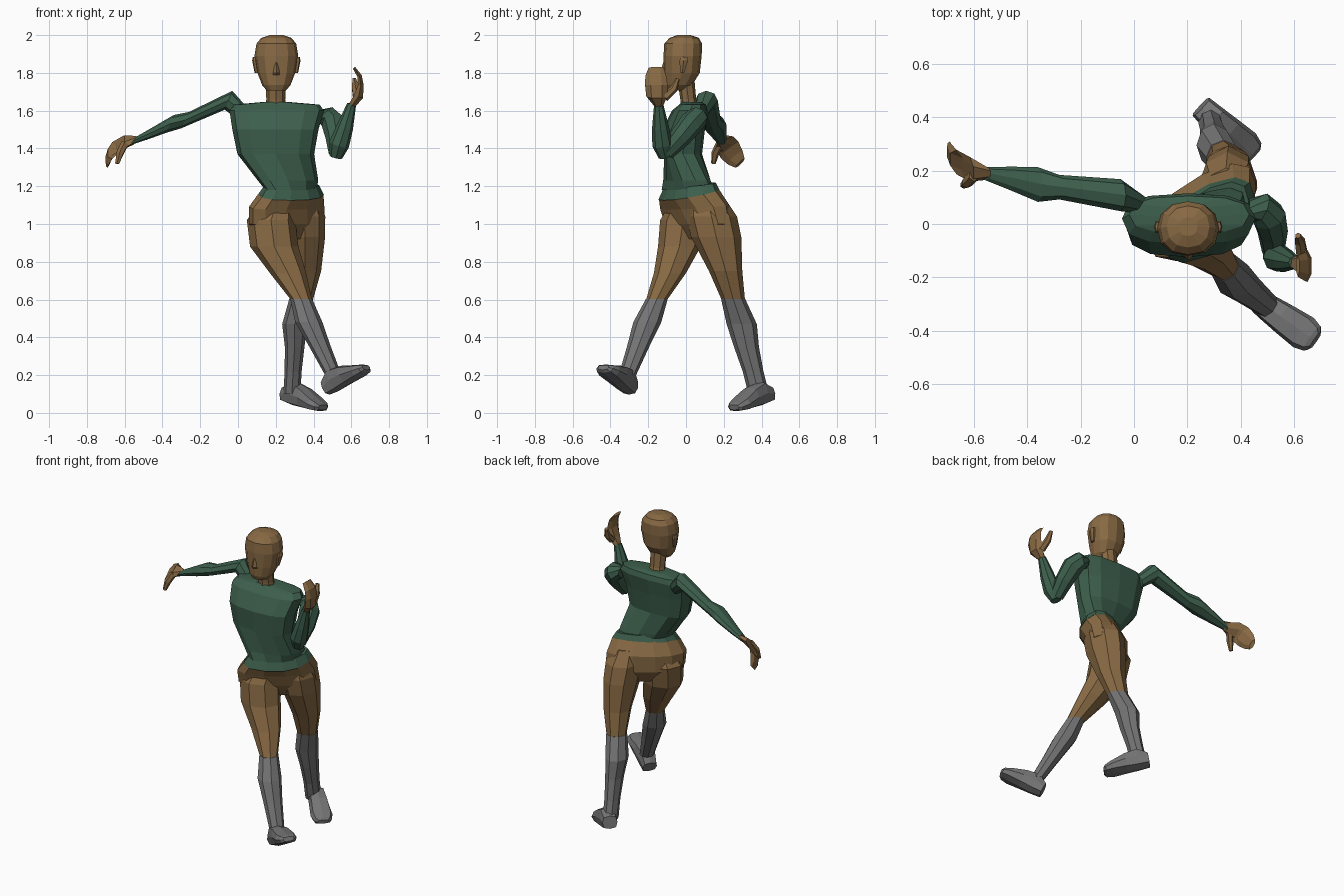
import bpy, bmesh, math
from mathutils import Vector as V


def material(name, rgb):
    m = bpy.data.materials.new(name)
    m.diffuse_color = (*rgb, 1)
    return m


SKIN = material("skin brown", (0.25, 0.145, 0.058))
PANTS = material("trouser brown", (0.25, 0.145, 0.058))
GREEN = material("shirt green", (0.046, 0.113, 0.072))
GREY = material("boot grey", (0.175, 0.175, 0.175))


def loft(name, mat, sections, n=8, p=1.0, turn=0.0):
    """Skin over sections (centre, half axis u, half axis v); p < 1 squares them off."""
    bm = bmesh.new()
    rings = []
    for c, u, v in sections:
        ring = []
        for i in range(n):
            a = 2 * math.pi * (i + turn) / n
            ca, sa = math.cos(a), math.sin(a)
            ca = math.copysign(abs(ca) ** p, ca)
            sa = math.copysign(abs(sa) ** p, sa)
            ring.append(bm.verts.new(V(c) + V(u) * ca + V(v) * sa))
        rings.append(ring)
    for a, b in zip(rings, rings[1:]):
        for i in range(n):
            j = (i + 1) % n
            bm.faces.new((a[i], a[j], b[j], b[i]))
    bm.faces.new(rings[0])
    bm.faces.new(rings[-1])
    bmesh.ops.recalc_face_normals(bm, faces=bm.faces)
    me = bpy.data.meshes.new(name)
    bm.to_mesh(me)
    bm.free()
    me.materials.append(mat)
    ob = bpy.data.objects.new(name, me)
    bpy.context.collection.objects.link(ob)
    return ob


def stack(name, mat, rows, n=8, p=1.0, turn=0.0):
    """Sections: x, y, z, half width, half depth, optional rise to the back and hip twist."""
    out = []
    for r in rows:
        x, y, z, w, d, rise, twist = (tuple(r) + (0, 0))[:7]
        out.append(((x, y, z), (w, twist, 0), (0, d, rise)))
    loft(name, mat, out, n, p, turn)


def tube(name, mat, rows, n=6):
    """Round sections square to a path: x, y, z, radius."""
    pts = [V(r[:3]) for r in rows]
    out = []
    for i, r in enumerate(rows):
        d = (pts[min(i + 1, len(pts) - 1)] - pts[max(i - 1, 0)]).normalized()
        u = d.cross(V((1, 0, 0))).normalized()
        out.append((pts[i], u * r[3], d.cross(u) * r[3]))
    loft(name, mat, out, n)


# head with nose and ears
stack("head", SKIN, [(.203, -.055, 1.708, .052, .045), (.203, -.04, 1.735, .075, .072),
                     (.203, -.022, 1.80, .1, .095), (.203, -.018, 1.89, .116, .101),
                     (.203, -.015, 1.955, .105, .1), (.203, -.01, 1.985, .08, .078),
                     (.203, -.01, 2.0, .035, .035)], 12, .88)
stack("nose", SKIN, [(.203, -.112, 1.79, .018, .018), (.203, -.118, 1.80, .018, .02),
                     (.203, -.113, 1.855, .007, .008)], 4)
for side, label in ((-1, "right_ear"), (1, "left_ear")):
    stack(label, SKIN, [(.203 + side * .105, -.02, 1.80, .01, .012),
                        (.203 + side * .116, -.012, 1.865, .012, .026),
                        (.203 + side * .114, -.01, 1.885, .01, .018)], 6)
stack("neck", SKIN, [(.2, .022, 1.60, .056, .05), (.2, .012, 1.66, .05, .042),
                     (.2, 0, 1.76, .055, .045)])

# shirt
stack("torso", GREEN, [(.28, .01, 1.18, .135, .115, 0, .06), (.265, .005, 1.23, .16, .11, 0, .045),
                       (.2, -.015, 1.37, .203, .1), (.198, -.012, 1.5, .228, .112),
                       (.205, .02, 1.6, .25, .095), (.207, .035, 1.632, .225, .07),
                       (.2, .03, 1.645, .08, .055)], 12, .75)
stack("shirt_hem", GREEN, [(.285, .02, 1.205, .145, .115, .015, .065),
                           (.28, .015, 1.155, .175, .135, .03, .075)], 12, .85)

# trousers
stack("pelvis", PANTS, [(.28, .015, 1.16, .172, .132, .03, .075),
                        (.257, .045, 1.09, .2, .142, .015, .1),
                        (.257, .06, 1.0, .2, .125, 0, .11),
                        (.267, .07, .92, .11, .075, 0, .07)], 12, .85)
stack("front_thigh", PANTS, [(.2, -.005, 1.1, .1, .085), (.175, -.015, 1.02, .128, .122),
                             (.192, -.035, .88, .128, .113),
                             (.265, -.085, .74, .096, .085), (.335, -.155, .6, .056, .056)])
stack("back_thigh", PANTS, [(.345, .11, 1.13, .085, .1), (.35, .135, 1.04, .112, .135),
                            (.355, .16, .93, .106, .133),
                            (.355, .21, .75, .085, .088), (.335, .25, .6, .062, .062)])

# boot shafts
stack("front_shin", GREY, [(.335, -.155, .602, .058, .058), (.375, -.205, .48, .072, .074),
                           (.43, -.25, .36, .058, .06), (.505, -.31, .2, .044, .046)])
stack("back_shin", GREY, [(.335, .25, .602, .064, .064), (.3, .295, .47, .066, .08),
                          (.3, .32, .35, .052, .066), (.292, .355, .22, .045, .055),
                          (.285, .385, .1, .045, .055)])


def foot(name, heel, yaw, pitch, length):
    """Shoe from heel to toe; rows are distance, half width, sole height, top height."""
    d = V((math.cos(yaw) * math.cos(pitch), math.sin(yaw) * math.cos(pitch), math.sin(pitch)))
    s = V((-math.sin(yaw), math.cos(yaw), 0))
    up = d.cross(s)
    rows = [(0, .046, .01, .09), (.22, .052, 0, .13), (.5, .06, 0, .11),
            (.8, .067, 0, .07), (.95, .055, .003, .052), (1, .035, .012, .04)]
    loft(name, GREY, [(V(heel) + d * (t * length) + up * ((lo + hi) / 2), s * w,
                       up * ((hi - lo) / 2)) for t, w, lo, hi in rows], 8, .65)


foot("front_foot", (.49, -.305, .088), math.radians(-35), math.radians(28), .275)
foot("back_foot", (.245, .445, .052), math.radians(-43), math.radians(-10), .28)

# outstretched arm
loft("right_arm", GREEN, [((x, y, z), (0, w, 0), (.02, 0, h)) for x, y, z, w, h in (
    (.03, .075, 1.58, .035, .035), (-.05, .108, 1.655, .06, .05),
    (-.28, .138, 1.55, .046, .043), (-.36, .148, 1.53, .065, .047),
    (-.46, .17, 1.483, .045, .036), (-.555, .188, 1.44, .025, .024))])
loft("right_hand", SKIN, [
    ((-.545, .188, 1.443), (0, .022, .008), (.008, 0, .022)),
    ((-.615, .205, 1.428), (0, .046, .035), (.015, -.015, .028)),
    ((-.665, .232, 1.39), (0, .046, .044), (.028, -.012, .016)),
    ((-.685, .262, 1.35), (0, .038, .036), (.018, -.01, .008)),
    ((-.69, .286, 1.322), (0, .024, .024), (.01, -.005, .004))], 6)
tube("right_thumb", SKIN, [(-.6, .18, 1.425, .022), (-.625, .155, 1.375, .021),
                           (-.64, .145, 1.32, .012)])

# bent arm
tube("left_upper_arm", GREEN, [(.43, .06, 1.57, .035), (.478, .06, 1.565, .058),
                               (.505, .03, 1.535, .065),
                               (.52, -.03, 1.46, .057), (.522, -.105, 1.375, .042)], 8)
tube("left_forearm", GREEN, [(.518, -.11, 1.355, .035), (.535, -.125, 1.42, .054),
                             (.565, -.135, 1.51, .045), (.602, -.145, 1.635, .024)], 8)
loft("left_hand", SKIN, [
    ((.602, -.145, 1.625), (0, .024, 0), (.02, 0, -.006)),
    ((.638, -.155, 1.675), (0, .055, 0), (.027, 0, -.01)),
    ((.65, -.157, 1.735), (0, .06, 0), (.018, 0, 0)),
    ((.643, -.16, 1.785), (0, .055, 0), (.013, 0, .005)),
    ((.614, -.158, 1.827), (0, .04, 0), (.007, 0, .005))], 6)
tube("left_thumb", SKIN, [(.63, -.115, 1.67, .024), (.622, -.065, 1.715, .021),
                          (.615, -.043, 1.77, .011)])
